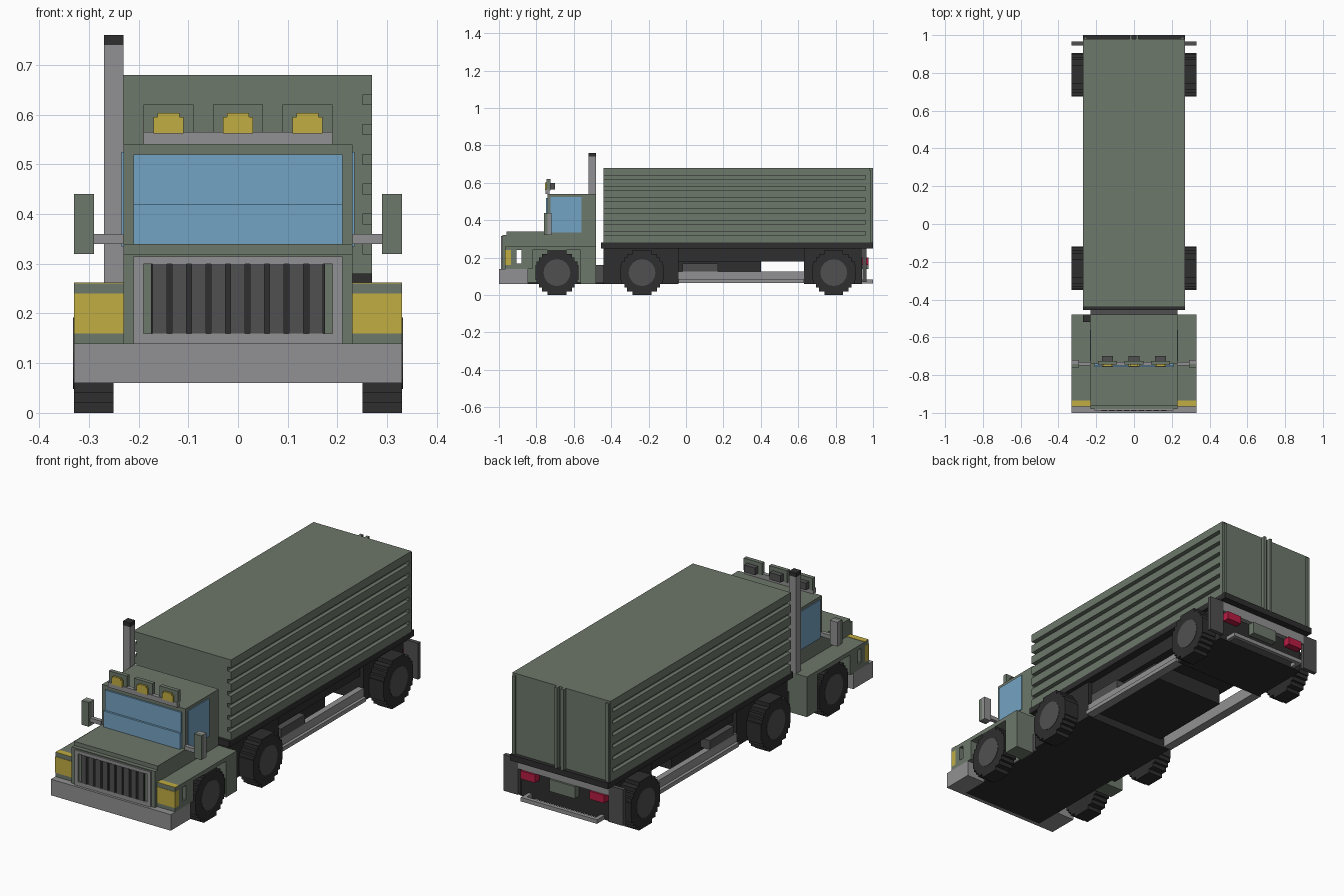
import bpy, bmesh, math

cube = bpy.data.objects.get("Cube")
if cube:
    bpy.data.objects.remove(cube, do_unlink=True)


def material(name, rgb):
    lin = [((c / 255 + 0.055) / 1.055) ** 2.4 for c in rgb] + [1.0]
    m = bpy.data.materials.new(name)
    m.use_nodes = True
    m.diffuse_color = lin
    m.node_tree.nodes["Principled BSDF"].inputs["Base Color"].default_value = lin
    return m


GREEN = material("army green", (109, 120, 107))
GREY = material("light grey", (145, 145, 147))
DARK = material("dark grey", (80, 80, 81))
BLACK = material("rubber black", (46, 46, 46))
BLUE = material("glass blue", (116, 163, 195))
YELLOW = material("lamp yellow", (193, 173, 66))
RED = material("tail red", (185, 28, 68))


def finish(name, mat, bm):
    bmesh.ops.recalc_face_normals(bm, faces=bm.faces)
    me = bpy.data.meshes.new(name)
    bm.to_mesh(me)
    bm.free()
    me.materials.append(mat)
    ob = bpy.data.objects.new(name, me)
    bpy.context.collection.objects.link(ob)
    return ob


def part(name, mat, *boxes, mirror=False):
    """Boxes as (x0, x1, y0, y1, z0, z1), optionally repeated on the -x side."""
    bm = bmesh.new()
    both = list(boxes)
    if mirror:
        both += [(-b[1], -b[0]) + tuple(b[2:]) for b in boxes]
    for x0, x1, y0, y1, z0, z1 in both:
        for v in bmesh.ops.create_cube(bm, size=1)["verts"]:
            v.co = (x0 + (v.co.x + .5) * (x1 - x0),
                    y0 + (v.co.y + .5) * (y1 - y0),
                    z0 + (v.co.z + .5) * (z1 - z0))
    return finish(name, mat, bm)


def extrude_x(name, mat, pts, x0, x1):
    """Extrude a (y, z) outline between two x positions."""
    bm = bmesh.new()
    face = bm.faces.new([bm.verts.new((x0, y, z)) for y, z in pts])
    new = bmesh.ops.extrude_face_region(bm, geom=[face])["geom"]
    bmesh.ops.translate(bm, vec=(x1 - x0, 0, 0),
                        verts=[g for g in new if isinstance(g, bmesh.types.BMVert)])
    return finish(name, mat, bm)


def stepped_disc(cy, cz, halves, step):
    """Stair-stepped round outline; halves are half widths from the middle up."""
    quarter = []
    for i, h in enumerate(halves):
        quarter += [(h, i * step), (h, (i + 1) * step)]
    quarter = quarter[1:]
    right = [(y, -z) for y, z in reversed(quarter)] + quarter
    return [(cy + y, cz + z) for y, z in right] + [(cy - y, cz + z) for y, z in reversed(right)]


# Wheels
for label, wy in (("front", -.69), ("middle", -.235), ("rear", .79)):
    for side, s in (("left", 1), ("right", -1)):
        tyre = stepped_disc(wy, .12, (.115, .115, .11, .095, .08, .05), .02)
        extrude_x(f"{label}_{side}_tyre", BLACK, tyre, s * .25, s * .33)
        hub = [(wy + .072 * math.cos(a * math.pi / 8), .12 + .072 * math.sin(a * math.pi / 8))
               for a in range(16)]
        extrude_x(f"{label}_{side}_hub", DARK, hub, s * .32, s * .332)

# Chassis
part("cab_floor", BLACK, (-.23, .23, -.98, -.44, .06, .07))
part("catwalk", DARK, (-.23, .23, -.48, -.42, .07, .16))
part("chassis", BLACK, (-.25, .25, -.44, -.04, .06, .25), (-.25, .25, .63, .94, .06, .25),
     (-.23, .23, -.04, .63, .18, .25), (-.20, .20, -.04, .40, .10, .18))
part("bed_plate", BLACK, (-.27, .27, -.455, 1, .25, .28))
part("under_box", DARK, (.20, .25, -.02, .17, .125, .17), mirror=True)
part("side_rail", GREY, (.22, .25, -.04, .63, .085, .125), (.22, .265, -.04, .63, .065, .085),
     mirror=True)

# Cargo container with grooved sides
ribs = [(.25, .27, -.44, .96, .64, .68)]
ribs += [(.25, .27, -.44, .96, .58 - .06 * i, .62 - .06 * i) for i in range(5)]
ribs += [(.25, .27, -.44, .96, .28, .32), (.25, .27, .96, .98, .28, .68)]
part("container", GREEN, (-.25, .25, -.44, .98, .28, .68))
part("container_ribs", GREEN, *ribs, mirror=True)
part("door_bars", GREEN, (.01, .025, .98, 1, .28, .68), (.25, .265, .98, .99, .28, .67), mirror=True)

# Rear equipment
part("mud_flap", DARK, (.25, .33, .945, .965, .07, .25), mirror=True)
part("rear_beam", GREY, (-.25, .25, .94, .965, .20, .25))
part("tail_light", RED, (.15, .23, .94, .975, .16, .20), mirror=True)
part("rear_box", GREEN, (-.07, .07, .94, .975, .14, .20))
part("rear_guard", GREY, (-.21, .21, .98, 1, .062, .082))
part("guard_arm", GREY, (.19, .21, .94, .98, .062, .082), mirror=True)

# Bonnet and cab
part("bonnet", GREEN, (-.23, .23, -.98, -.74, .24, .32), (-.23, .23, -.96, -.74, .32, .34),
     (-.23, .23, -.98, -.905, .07, .24), (-.23, .23, -.88, -.74, .07, .24),
     (-.23, .23, -.905, -.88, .07, .17))
part("cab", GREEN, (-.23, .23, -.74, -.48, .07, .54))
part("windscreen", BLUE, (-.21, .21, -.758, -.74, .34, .42), (-.21, .21, -.748, -.74, .42, .52))
part("side_window", BLUE, (.229, .234, -.725, -.56, .335, .525), mirror=True)

# Fenders, bumper and headlights
part("fender", GREEN, (.23, .33, -.965, -.48, .24, .26), (.23, .33, -.935, -.905, .14, .24),
     (.23, .33, -.88, -.82, .14, .24), (.23, .33, -.565, -.48, .06, .24),
     (.23, .33, -.965, -.935, .14, .16), (.23, .33, -.905, -.88, .14, .17), mirror=True)
part("headlight", YELLOW, (.23, .33, -.967, -.935, .16, .24), mirror=True)
part("headlight_top", YELLOW, (.23, .33, -.965, -.935, .26, .262), mirror=True)
part("bumper", GREY, (-.33, .33, -1, -.98, .06, .14))
part("bumper_end", GREY, (.23, .33, -.98, -.845, .06, .14), mirror=True)

# Radiator grille
part("grille_frame", GREY, (-.21, .21, -.988, -.98, .30, .315), (-.21, .21, -.988, -.98, .14, .16),
     (-.21, -.19, -.988, -.98, .16, .30), (.19, .21, -.988, -.98, .16, .30))
part("grille_panel", BLACK, (-.175, .175, -.984, -.98, .16, .30))
part("grille_bars", DARK, *[(-.172 + .0393 * i, -.143 + .0393 * i, -.99, -.984, .16, .30)
                            for i in range(9)])

# Roof lamps
part("lamp_base", GREY, (-.19, .19, -.75, -.73, .54, .565))
for name, x in (("right", -.14), ("centre", 0), ("left", .14)):
    part(f"{name}_lamp_shield", GREEN, (x - .05, x + .05, -.745, -.725, .56, .62))
    part(f"{name}_lamp", YELLOW, (x - .03, x + .03, -.754, -.745, .562, .595),
         (x - .022, x + .022, -.754, -.745, .595, .603))
    part(f"{name}_lamp_back", DARK, (x - .03, x + .03, -.725, -.70, .565, .60))

# Mirrors
part("mirror_shell", GREEN, (.29, .33, -.76, -.74, .32, .44), mirror=True)
part("mirror_back", GREY, (.29, .33, -.74, -.72, .32, .44), mirror=True)
part("mirror_arm", GREY, (.23, .29, -.75, -.73, .34, .36), mirror=True)

# Exhaust stack on the right side
part("exhaust_pipe", GREY, (-.27, -.23, -.52, -.48, .26, .74))
part("exhaust_tip", BLACK, (-.27, -.23, -.52, -.48, .74, .76))
